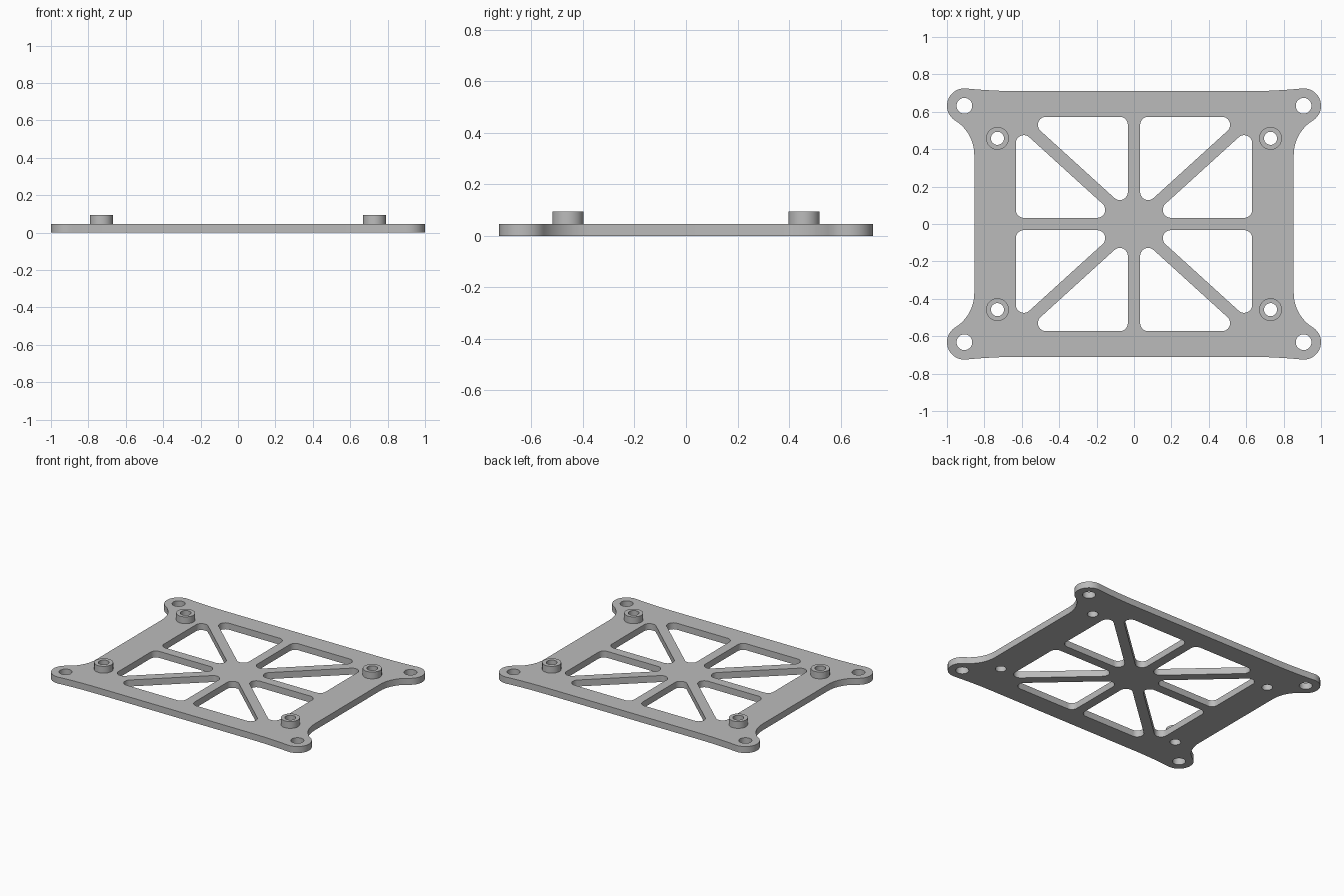
import bpy, bmesh
from math import pi, cos, sin, atan2, hypot

if "Cube" in bpy.data.objects:
    bpy.data.objects.remove(bpy.data.objects["Cube"])

THICK, BOSS_TOP = 0.046, 0.094
CORNER, LOBE = (0.907, 0.632), 0.093      # mounting ear centre and radius
BOSS = (0.73, 0.458)
SIGNS = [(sx, sy) for sx in (1, -1) for sy in (1, -1)]

grey = bpy.data.materials.new("plain grey")
grey.use_nodes = True
grey.diffuse_color = (0.5, 0.5, 0.5, 1)
grey.node_tree.nodes["Principled BSDF"].inputs["Base Color"].default_value = (0.5, 0.5, 0.5, 1)


def arc(c, r, a0, a1, n=12):
    return [(c[0] + r * cos(a0 + (a1 - a0) * i / n),
             c[1] + r * sin(a0 + (a1 - a0) * i / n)) for i in range(n + 1)]


def circle(c, r):
    return arc(c, r, 0, 2 * pi, 40)[:-1]


def angle(p, q):
    return atan2(q[1] - p[1], q[0] - p[0])


def flip(points, sx, sy):
    return [(x * sx, y * sy) for x, y in points]


def rounded(centres, r):
    """Counter-clockwise polygon of corner circles joined by tangent lines."""
    out = []
    for i, c in enumerate(centres):
        a0 = angle(centres[i - 1], c) - pi / 2
        turn = (angle(c, centres[(i + 1) % len(centres)]) - pi / 2 - a0) % (2 * pi)
        out += arc(c, r, a0, a0 + turn)
    return out


def slab(name, loops, z0, z1):
    """Extrude a flat profile; loops after the first are holes."""
    curve = bpy.data.curves.new(name, 'CURVE')
    curve.dimensions, curve.fill_mode = '2D', 'BOTH'
    curve.extrude = (z1 - z0) / 2
    for loop in loops:
        spline = curve.splines.new('POLY')
        spline.points.add(len(loop) - 1)
        for point, (x, y) in zip(spline.points, loop):
            point.co = (x, y, 0, 1)
        spline.use_cyclic_u = True
    helper = bpy.data.objects.new(name + "_profile", curve)
    bpy.context.collection.objects.link(helper)
    bpy.context.view_layer.update()
    evaluated = helper.evaluated_get(bpy.context.evaluated_depsgraph_get())
    mesh = bpy.data.meshes.new_from_object(evaluated)
    bpy.data.objects.remove(helper)

    bm = bmesh.new()
    bm.from_mesh(mesh)
    bmesh.ops.remove_doubles(bm, verts=bm.verts, dist=1e-5)
    bmesh.ops.recalc_face_normals(bm, faces=bm.faces)
    bmesh.ops.translate(bm, verts=bm.verts, vec=(0, 0, (z0 + z1) / 2))
    bm.to_mesh(mesh)
    bm.free()
    mesh.materials.clear()
    mesh.materials.append(grey)
    obj = bpy.data.objects.new(name, mesh)
    bpy.context.collection.objects.link(obj)
    bpy.ops.object.select_all(action='DESELECT')
    obj.select_set(True)
    bpy.context.view_layer.objects.active = obj
    bpy.ops.object.shade_smooth_by_angle(angle=0.6)
    return obj


# Plate outline: concave side sweep, round ear, shallow sweep to the long edge
side_r, top_r = 0.215, 3.055
side_c, top_c = (0.854 + side_r, 0.37), (0.6, 0.71 + top_r)
quarter = (arc(side_c, side_r, pi, angle(side_c, CORNER))
           + arc(CORNER, LOBE, angle(CORNER, side_c), angle(CORNER, top_c), 24)
           + arc(top_c, top_r, angle(top_c, CORNER), -pi / 2))
outline = (quarter + flip(quarter, -1, 1)[::-1]
           + flip(quarter, -1, -1) + flip(quarter, 1, -1)[::-1])

# Triangular windows leave a hub with eight spokes
window_a = rounded([(0.076, 0.53), (0.076, 0.171), (0.471, 0.53)], 0.043)
window_b = rounded([(0.197, 0.076), (0.589, 0.076), (0.589, 0.432)], 0.043)

holes = []
for sx, sy in SIGNS:
    holes += [flip(shape, sx, sy) for shape in
              (window_a, window_b, circle(CORNER, 0.042), circle(BOSS, 0.035))]
slab("base_plate", [outline] + holes, 0, THICK)

# Raised ring bosses around the inner screw holes
for sx, sy in SIGNS:
    name = ("back" if sy > 0 else "front") + ("_left" if sx > 0 else "_right") + "_boss"
    centre = (BOSS[0] * sx, BOSS[1] * sy)
    slab(name, [circle(centre, 0.061), circle(centre, 0.035)], THICK, BOSS_TOP)
